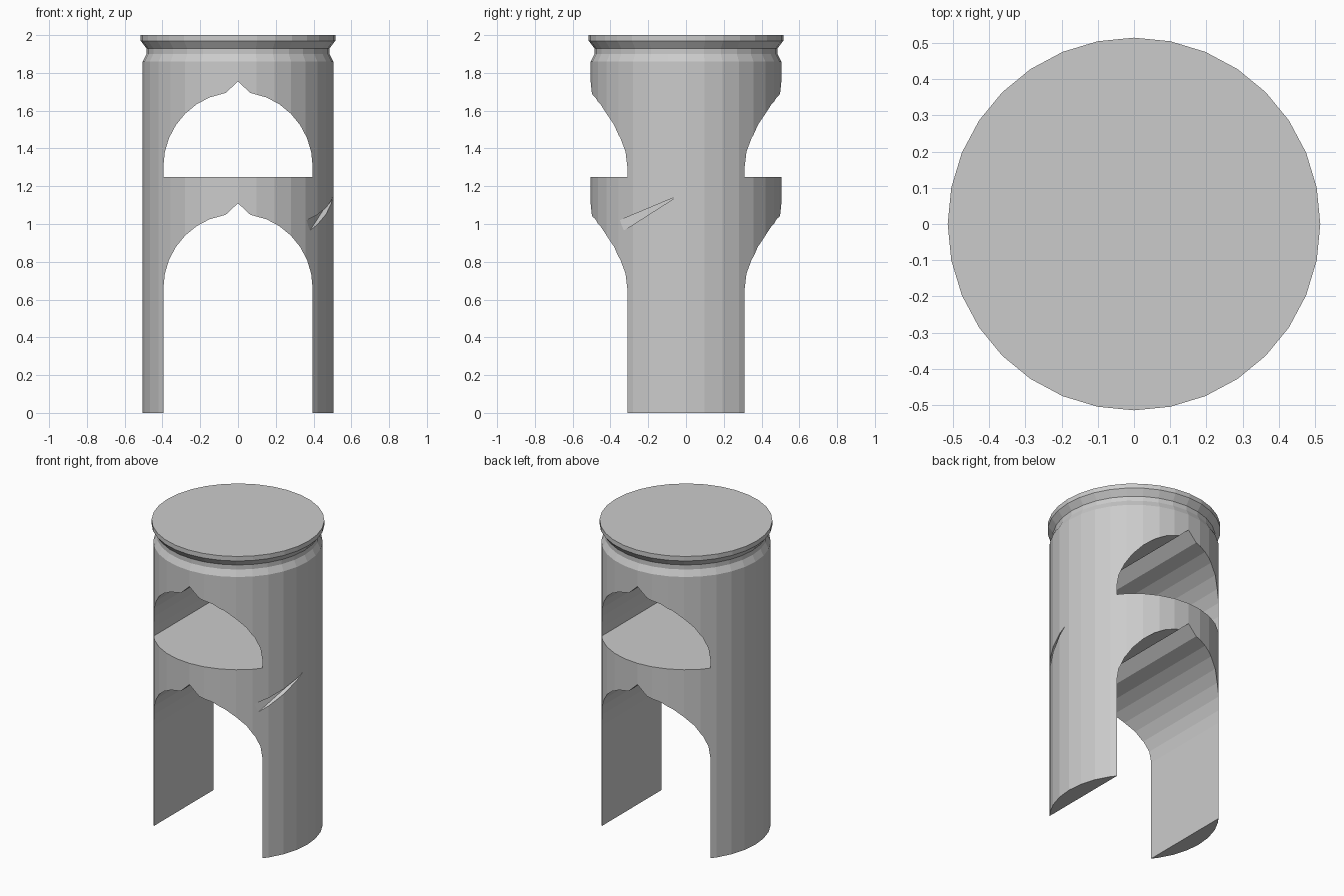
import bpy, bmesh, math

if "Cube" in bpy.data.objects:
    bpy.data.objects.remove(bpy.data.objects["Cube"])

SIDES = 32


def new_object(name, bm):
    bmesh.ops.recalc_face_normals(bm, faces=bm.faces)
    mesh = bpy.data.meshes.new(name)
    bm.to_mesh(mesh)
    bm.free()
    obj = bpy.data.objects.new(name, mesh)
    bpy.context.collection.objects.link(obj)
    return obj


def lathe(name, profile):
    bm = bmesh.new()
    rings = []
    for r, z in profile:
        rings.append([bm.verts.new((r * math.cos(2 * math.pi * i / SIDES),
                                    r * math.sin(2 * math.pi * i / SIDES), z))
                      for i in range(SIDES)])
    for a, b in zip(rings, rings[1:]):
        for i in range(SIDES):
            j = (i + 1) % SIDES
            bm.faces.new((a[i], a[j], b[j], b[i]))
    bm.faces.new(rings[0])
    bm.faces.new(rings[-1])
    return new_object(name, bm)


def prism(name, base, offset):
    bm = bmesh.new()
    a = [bm.verts.new(p) for p in base]
    b = [bm.verts.new([c + d for c, d in zip(p, offset)]) for p in base]
    bm.faces.new(a)
    bm.faces.new(b)
    for i in range(len(a)):
        j = (i + 1) % len(a)
        bm.faces.new((a[i], a[j], b[j], b[i]))
    return new_object(name, bm)


def arch_cutter(name, bottom, spring):
    # straight jambs, a round arch and a small pointed peak
    r, step = 0.395, math.pi / 16
    right = [(r, bottom)]
    right += [(r * math.cos(k * step), spring + r * math.sin(k * step)) for k in range(7)]
    right.append((0.065, spring + 0.389))
    outline = right + [(0, spring + 0.45)] + [(-x, z) for x, z in reversed(right)]
    return prism(name, [(x, -1, z) for x, z in outline], (0, 2, 0))


# Turned body with a grooved neck and top rim
body = lathe("piston_body", [(0.505, 0), (0.505, 1.86), (0.485, 1.90),
                             (0.485, 1.93), (0.515, 1.97), (0.515, 2.0)])

# Two arched openings and the thin nick on the right side
cutters = [
    arch_cutter("lower_arch_cutter", -0.1, 0.66),
    arch_cutter("upper_arch_cutter", 1.25, 1.305),
    prism("side_nick_cutter", [(0.502, -0.04, 1.15), (0.362, -0.35, 1.02),
                               (0.38, -0.33, 0.965)], (0.3, 0, 0)),
]
bpy.context.view_layer.objects.active = body
for cutter in cutters:
    mod = body.modifiers.new(cutter.name, 'BOOLEAN')
    mod.operation = 'DIFFERENCE'
    mod.solver = 'EXACT'
    mod.object = cutter
    bpy.ops.object.modifier_apply(modifier=mod.name)
for cutter in cutters:
    bpy.data.objects.remove(cutter, do_unlink=True)
